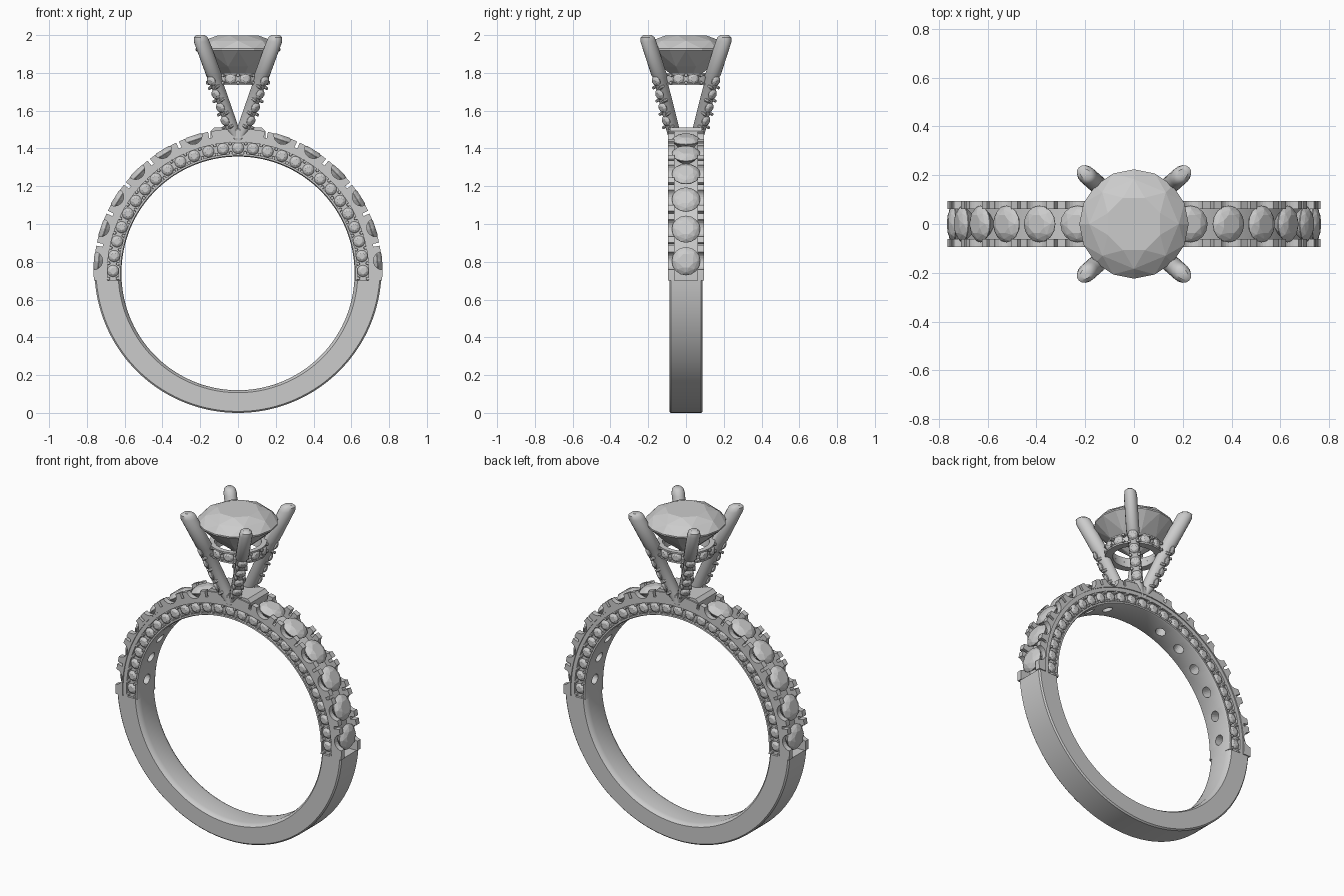
import bpy, bmesh, math
from math import sin, cos, pi, radians, asin
from mathutils import Vector, Matrix

if "Cube" in bpy.data.objects:
    bpy.data.objects.remove(bpy.data.objects["Cube"])

def finish(name, bm, smooth=None):
    bmesh.ops.recalc_face_normals(bm, faces=bm.faces)
    me = bpy.data.meshes.new(name)
    bm.to_mesh(me)
    bm.free()
    ob = bpy.data.objects.new(name, me)
    bpy.context.collection.objects.link(ob)
    if smooth:
        bpy.ops.object.select_all(action='DESELECT')
        ob.select_set(True)
        bpy.context.view_layer.objects.active = ob
        bpy.ops.object.shade_smooth_by_angle(angle=radians(smooth))
    return ob

def loft(bm, rings, cap=True, closed=False):
    vs = [[bm.verts.new(p) for p in r] for r in rings]
    n = len(vs[0])
    pairs = list(zip(vs, vs[1:])) + ([(vs[-1], vs[0])] if closed else [])
    for a, b in pairs:
        for i in range(n):
            bm.faces.new((a[i], a[(i + 1) % n], b[(i + 1) % n], b[i]))
    if cap and not closed:
        bm.faces.new(vs[0])
        bm.faces.new(vs[-1])

def frame(pos, normal):
    q = Vector(normal).to_track_quat('Z', 'Y')
    return Matrix.Translation(pos) @ q.to_matrix().to_4x4()

# Faceted round stone: table, crown, girdle and pointed pavilion
def gem(bm, mat, r, crown, pav):
    pts = [(0.52, crown, 8, .5), (0.82, crown * .6, 8, 0), (1, 0, 16, 0), (1, -crown * .12, 16, 0),
           (0.62, -pav * .5, 8, .5), (0.08, -pav, 8, 0)]
    vs = []
    for f, z, n, o in pts:
        for i in range(n):
            a = 2 * pi * (i + o) / n
            vs.append(bm.verts.new(mat @ Vector((r * f * cos(a), r * f * sin(a), z))))
    bmesh.ops.convex_hull(bm, input=vs)

def peg(bm, mat, r, h):
    bmesh.ops.create_cone(bm, cap_ends=True, segments=8, radius1=r, radius2=r * .8, depth=h, matrix=mat)

CZ, SPLIT = 0.74, 0.70
def ring_dir(a):
    return Vector((cos(a), 0, sin(a)))
def ring_pt(a, r, y=0):
    return Vector((r * cos(a), y, CZ + r * sin(a)))

# Half ring swept from a (radius, y, centre z) profile and cut level at SPLIT
def band(name, prof, upper, steps=96):
    bm = bmesh.new()
    rings = []
    for i in range(steps + 1):
        t = i / steps
        ring = []
        for r, y, c in prof:
            a0 = asin((SPLIT - c) / r)
            a = a0 + t * (pi - 2 * a0) if upper else a0 - t * (pi + 2 * a0)
            ring.append((r * cos(a), y, c + r * sin(a)))
        rings.append(ring)
    loft(bm, rings)
    return finish(name, bm, 30)

# Plain lower shank
half = [(.628, .072, .737 + .002), (.636, .086, .74)]
low = [(.617, .055, .737), (.622, .075, .738), (.634, .088, .741), (.752, .088, .76), (.76, .08, .76)]
band("lower_shank", low + [(r, -y, c) for r, y, c in reversed(low)], False)

# Upper shank with side channels and a stone channel on top
up = [(.617, .078), (.622, .088), (.632, .088), (.632, .074), (.692, .074), (.692, .088),
      (.715, .088), (.715, .094), (.764, .094), (.764, .062), (.70, .062)]
prof = [(r, y, CZ) for r, y in up]
upper = band("upper_shank", prof + [(r, -y, c) for r, y, c in reversed(prof)], True)

# Scallops, slots and drilled holes cut into the upper shank
right = [radians(4.9 + 13.4 * i) for i in range(6)]
angles = right + [pi - a for a in right]
cut = bmesh.new()
for a in angles:
    bmesh.ops.create_cone(cut, cap_ends=True, segments=24, radius1=.048, radius2=.048, depth=.3,
                          matrix=frame(ring_pt(a, .768), (0, 1, 0)))
    bmesh.ops.create_cone(cut, cap_ends=True, segments=20, radius1=.03, radius2=.03, depth=.13,
                          matrix=frame(ring_pt(a, .644), ring_dir(a)))
    b = a + radians(6.7) * (1 if a < pi / 2 else -1)
    m = Matrix.Translation(ring_pt(b, .765)) @ Matrix.Rotation(-b, 4, 'Y')
    bmesh.ops.create_cube(cut, size=1, matrix=m @ Matrix.Diagonal((.07, .3, .016, 1)))
cutter = finish("shank_cutter", cut)
mod = upper.modifiers.new("cut", 'BOOLEAN')
mod.object = cutter
mod.operation = 'DIFFERENCE'
mod.solver = 'EXACT'
bpy.context.view_layer.objects.active = upper
bpy.ops.object.modifier_apply(modifier=mod.name)
bpy.data.objects.remove(cutter)

# Large stones along the top of the shank
bm = bmesh.new()
for a in angles:
    gem(bm, frame(ring_pt(a, .742), ring_dir(a)), .075, .024, .07)
finish("shank_stones", bm)

# Small stones and beads along both sides
stones, beads = bmesh.new(), bmesh.new()
N = 27
step = radians(181.5) / (N - 0.5)
for s in (-1, 1):
    for i in range(N):
        a = pi / 2 + (i - (N - 1) / 2) * step
        gem(stones, frame(ring_pt(a, .662, s * .076), (0, s, 0)), .031, .013, .03)
    for i in range(N + 1):
        a = pi / 2 + (i - N / 2) * step
        for r in (.638, .687):
            peg(beads, frame(ring_pt(a, r, s * .08), (0, s, 0)), .010, .024)
finish("side_stones", stones)
finish("side_beads", beads)

# Solid bridge under the head
bm = bmesh.new()
outline = [(-.145, 1.43), (.145, 1.43), (.145, 1.492), (.125, 1.512), (-.125, 1.512), (-.145, 1.492)]
loft(bm, [[(x, y, z) for x, z in outline] for y in (-.086, .086)])
finish("head_bridge", bm)

# Four splayed claws with rounded tips, stones and beads on the outer faces
claws, stones, beads = bmesh.new(), bmesh.new(), bmesh.new()
path = [(.004, .076, 1.44, .012), (.032, .072, 1.51, .036), (.123, .138, 1.775, .035),
        (.126, .141, 1.785, .042), (.192, .199, 1.965, .042), (.197, .203, 1.988, .037), (.198, .204, 2.0, .022)]
lo, hi = Vector(path[1][:3]), Vector(path[2][:3])
axis = (hi - lo).normalized()
out = Vector((1, 1, 0)).normalized()
out = (out - axis * out.dot(axis)).normalized()
side = axis.cross(out)
for sx in (-1, 1):
    for sy in (-1, 1):
        flip = Vector((sx, sy, 1))
        rings = []
        for x, y, z, r in path:
            ring = []
            for i in range(16):
                t = 2 * pi * i / 16
                u, v = r * 1.12 * cos(t), r * .88 * sin(t)
                ring.append((sx * (x + (u - v) * .707), sy * (y + (u + v) * .707), z))
            rings.append(ring)
        loft(claws, rings)
        for k in range(4):
            p = lo.lerp(hi, .18 + .265 * k) + out * .033
            gem(stones, frame(p * flip, out * flip), .029, .013, .03)
            for s in (-1, 1):
                q = p - axis * .036 + side * s * .024 - out * .004
                peg(beads, frame(q * flip, out * flip), .010, .03)
finish("head_claws", claws, 40)

# Gallery ring below the centre stone
bm = bmesh.new()
sec = [(.118, 1.735), (.160, 1.735), (.160, 1.745), (.150, 1.748), (.150, 1.787), (.160, 1.79), (.160, 1.80), (.130, 1.80)]
loft(bm, [[(r * cos(2 * pi * i / 48), r * sin(2 * pi * i / 48), z) for r, z in sec] for i in range(48)], closed=True)
finish("gallery_ring", bm, 30)
for q in range(4):
    for o in (-15, 15):
        d = Vector((cos(q * pi / 2 + radians(o)), sin(q * pi / 2 + radians(o)), 0))
        gem(stones, frame(d * .153 + Vector((0, 0, 1.768)), d), .030, .013, .03)
    for o in (-29, 0, 29):
        d = Vector((cos(q * pi / 2 + radians(o)), sin(q * pi / 2 + radians(o)), 0))
        for z in (1.748, 1.788):
            peg(beads, frame(d * .156 + Vector((0, 0, z)), d), .010, .026)
finish("head_small_stones", stones)
finish("head_beads", beads)

# Centre stone
bm = bmesh.new()
gem(bm, Matrix.Translation((0, 0, 1.928)), .224, .07, .19)
finish("centre_stone", bm)
